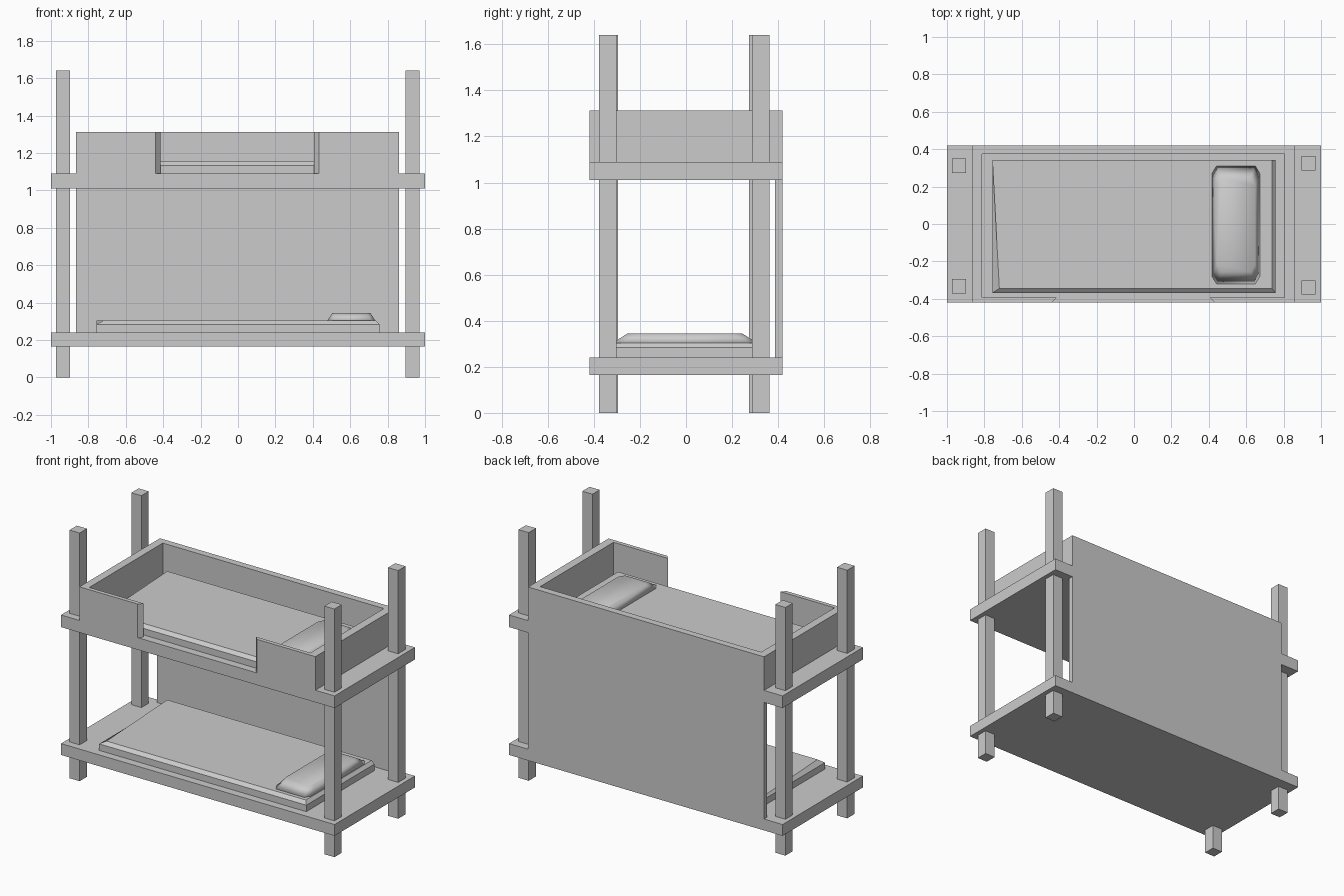
import bpy, bmesh

default = bpy.data.objects.get("Cube")
if default:
    bpy.data.objects.remove(default, do_unlink=True)

GREY = (0.6, 0.6, 0.6, 1.0)
mat = bpy.data.materials.new("plain grey")
mat.use_nodes = True
mat.diffuse_color = GREY
mat.node_tree.nodes["Principled BSDF"].inputs["Base Color"].default_value = GREY


def loft(name, bottom, top, z0, z1, smooth=False):
    """Solid between two matching outlines at heights z0 and z1."""
    bm = bmesh.new()
    low = [bm.verts.new((x, y, z0)) for x, y in bottom]
    high = [bm.verts.new((x, y, z1)) for x, y in top]
    bm.faces.new(low[::-1])
    bm.faces.new(high)
    n = len(low)
    for i in range(n):
        j = (i + 1) % n
        bm.faces.new((low[i], low[j], high[j], high[i]))
    bmesh.ops.recalc_face_normals(bm, faces=bm.faces)
    for f in bm.faces:
        f.smooth = smooth
    mesh = bpy.data.meshes.new(name)
    bm.to_mesh(mesh)
    bm.free()
    mesh.materials.append(mat)
    obj = bpy.data.objects.new(name, mesh)
    bpy.context.collection.objects.link(obj)
    return obj


def rect(x0, x1, y0, y1):
    return [(x0, y0), (x1, y0), (x1, y1), (x0, y1)]


def box(name, x0, x1, y0, y1, z0, z1):
    outline = rect(x0, x1, y0, y1)
    return loft(name, outline, outline, z0, z1)


def pillow_outline(cx, hx, hy):
    """Rectangle with clipped corners."""
    cy, a, b = -0.005, hx - 0.024, hy - 0.04
    return [(cx + x, cy + y) for x, y in (
        (-a, -hy), (a, -hy), (hx, -b), (hx, b),
        (a, hy), (-a, hy), (-hx, b), (-hx, -b))]


# Bed levels: deck, mattress with sloped edges, pillow
DEPTH = 0.42
for level, z0, z1, pillow_x in (("lower", 0.165, 0.24, 0.606),
                                ("upper", 1.01, 1.09, 0.545)):
    box(level + "_deck", -1, 1, -DEPTH, DEPTH, z0, z1)
    base = rect(-0.757, 0.757, -0.368, 0.342)
    crown = [(-0.72, -0.345), (0.738, -0.345), (0.738, 0.342), (-0.757, 0.342)]
    box(level + "_mattress", -0.757, 0.757, -0.368, 0.342, z1, z1 + 0.043)
    loft(level + "_mattress_top", base, crown, z1 + 0.043, z1 + 0.063)
    loft(level + "_pillow", pillow_outline(pillow_x, 0.128, 0.315),
         pillow_outline(pillow_x, 0.102, 0.25), z1 + 0.063, z1 + 0.104, True)

# Corner posts, slightly uneven in depth
for name, x, y in (("front_right_post", -0.935, -0.333),
                   ("back_right_post", -0.935, 0.312),
                   ("front_left_post", 0.933, -0.34),
                   ("back_left_post", 0.933, 0.325)):
    box(name, x - 0.037, x + 0.037, y - 0.038, y + 0.038, 0, 1.64)

# Back panel between decks, and guard walls round the upper bed
X0, X1, RAIL_TOP = -0.865, 0.86, 1.312
box("back_panel", X0, X1, 0.387, DEPTH, 0.24, 1.01)
box("back_guard", X0, X1, 0.374, DEPTH, 1.09, RAIL_TOP)
box("right_guard", X0, -0.812, -0.393, 0.374, 1.09, RAIL_TOP)
box("left_guard", 0.805, X1, -0.393, 0.374, 1.09, RAIL_TOP)

# Front guard halves with bevelled ends at the opening
for name, outer, front_end, back_end in (
        ("front_right_guard", X0, -0.44, -0.414),
        ("front_left_guard", X1, 0.432, 0.406)):
    outline = [(outer, -DEPTH), (front_end, -DEPTH),
               (back_end, -0.393), (outer, -0.393)]
    loft(name, outline, outline, 1.09, RAIL_TOP)
